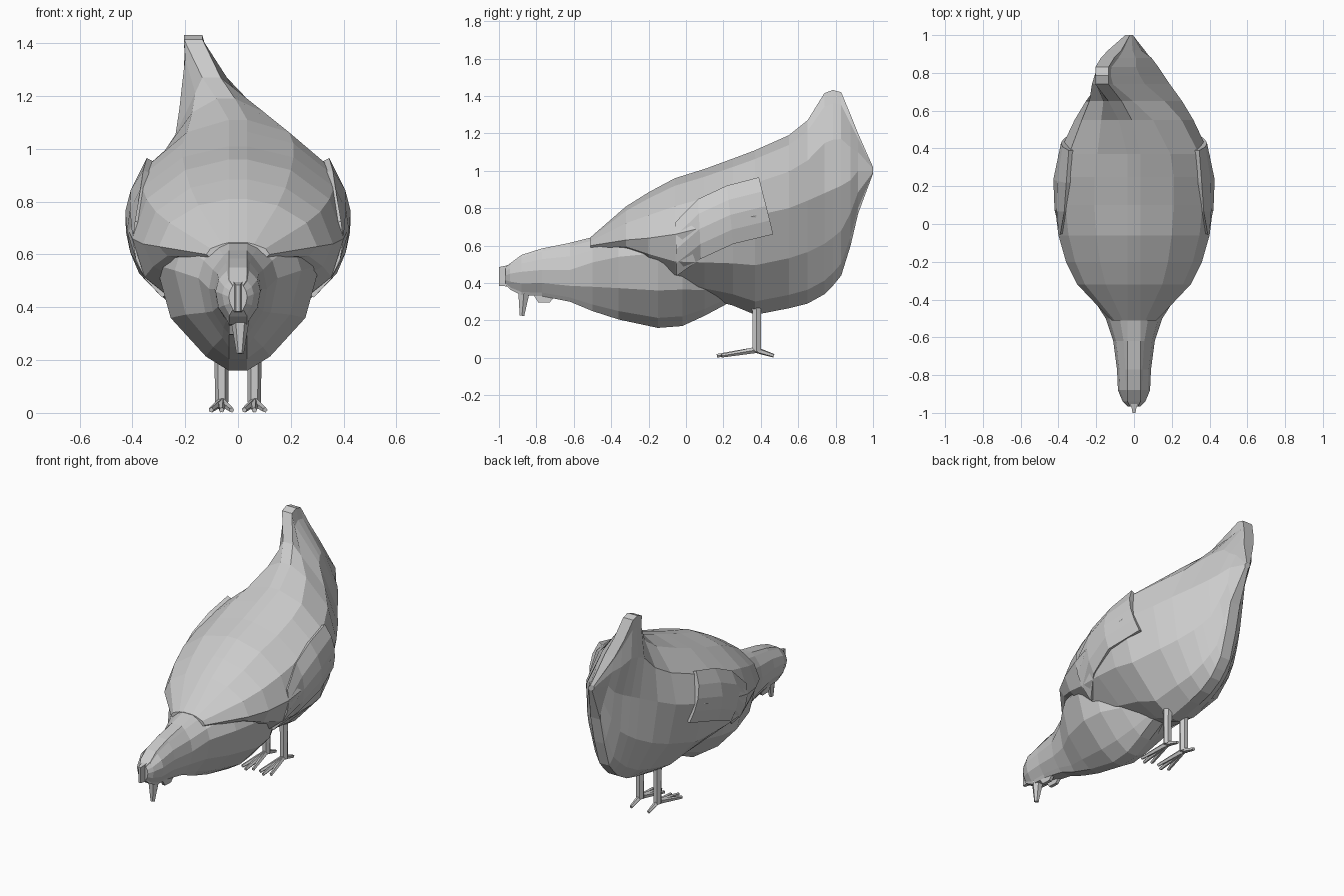
import bpy, bmesh, math
from mathutils import Vector

if "Cube" in bpy.data.objects:
    bpy.data.objects.remove(bpy.data.objects["Cube"])


def clamp(v):
    return max(0.0, min(1.0, v))


def make(name, verts, faces):
    me = bpy.data.meshes.new(name)
    me.from_pydata(verts, [], faces)
    bm = bmesh.new()
    bm.from_mesh(me)
    bmesh.ops.recalc_face_normals(bm, faces=bm.faces)
    bm.to_mesh(me)
    bm.free()
    ob = bpy.data.objects.new(name, me)
    bpy.context.collection.objects.link(ob)
    return ob


def loft_rings(name, rings):
    n = len(rings[0])
    verts = [p for r in rings for p in r]
    faces = [(i * n + j, i * n + (j + 1) % n, (i + 1) * n + (j + 1) % n, (i + 1) * n + j)
             for i in range(len(rings) - 1) for j in range(n)]
    faces += [tuple(range(n)), tuple(range(len(verts) - n, len(verts)))]
    return make(name, verts, faces)


def lean(y, z):
    # the tail is swung to one side
    return -0.17 * clamp((z - 0.93) / 0.45) * clamp((y - 0.4) / 0.32)


def section(y, zb, zt, zm, w, p_top=1.0, p_low=1.0, steps=7):
    right = []
    for k in range(steps):
        t = math.radians(-90 + 180 * k / (steps - 1))
        s, c = math.sin(t), max(0.0, math.cos(t))
        z = zm + s * ((zt - zm) if s > 0 else (zm - zb))
        x = max(w * c ** (p_top if s > 0 else p_low), min(0.035, w * 0.6))
        right.append((x, z))
    ring = right + [(-x, z) for x, z in reversed(right)]
    return [(x + lean(y, z), y, z) for x, z in ring]


def tube(name, a, b, ra, rb, sides=6):
    a, b = Vector(a), Vector(b)
    q = (b - a).to_track_quat('Z', 'Y')
    rings = []
    for c, r in ((a, ra), (b, rb)):
        rings.append([tuple(c + q @ Vector((r * math.cos(2 * math.pi * k / sides),
                      r * math.sin(2 * math.pi * k / sides), 0))) for k in range(sides)])
    return loft_rings(name, rings)


# Head, neck and breast: y, bottom, top, widest height, half width
NECK = [(-0.965, .39, .485, .44, .035), (-0.94, .365, .505, .45, .06),
        (-0.88, .335, .55, .46, .085), (-0.77, .33, .585, .47, .09),
        (-0.62, .30, .615, .47, .11), (-0.5, .25, .645, .51, .15),
        (-0.36, .205, .74, .54, .24), (-0.15, .16, .85, .56, .31),
        (-0.02, .17, .85, .56, .29), (0.1, .225, .8, .5, .22), (0.24, .30, .7, .5, .13)]
loft_rings("head_neck_and_breast",
           [section(*s, 1, 1.35 if s[0] > -.6 else 1) for s in NECK])

# Main body and tail: as above plus upper and lower roundness
BODY = [(-0.51, .575, .645, .60, .12, 1, 1), (-0.32, .56, .81, .63, .30, 1, .8),
        (-0.2, .47, .885, .64, .36, 1, .8), (-0.06, .37, .96, .66, .40, 1, .85),
        (0.1, .32, 1.01, .70, .42, 1, 1.1), (0.25, .28, 1.065, .73, .42, 1, 1.25),
        (0.37, .23, 1.11, .76, .40, 1.05, 1.45), (0.55, .265, 1.19, .80, .315, 1.2, 1.3),
        (0.65, .29, 1.27, .84, .255, 1.7, 1.2), (0.74, .34, 1.415, .88, .19, 2.1, 1),
        (0.785, .385, 1.432, .90, .16, 2, 1), (0.83, .44, 1.42, .92, .13, 1.7, 1),
        (0.88, .60, 1.30, .95, .10, 1.3, 1), (0.92, .77, 1.20, 1.0, .065, 1, 1),
        (1.0, .985, 1.02, 1.0, .02, 1, 1)]
loft_rings("body_and_tail", [section(*s) for s in BODY])


def body_x(y, z):
    for a, b in zip(BODY, BODY[1:]):
        if a[0] <= y <= b[0]:
            f = (y - a[0]) / (b[0] - a[0])
            _, zb, zt, zm, w, pt, pl = [u + (v - u) * f for u, v in zip(a, b)]
            s = (z - zm) / (zt - zm) if z > zm else (zm - z) / (zm - zb)
            return w * math.sqrt(max(0.0, 1 - s * s)) ** (pt if z > zm else pl)
    return 0.0


# Folded wings hugging the body, standing slightly proud at the upper rear
LOWER = [(-0.05, .45), (0.08, .54), (0.25, .615), (0.46, .665)]
UPPER = [(-0.05, .72), (0.07, .84), (0.22, .91), (0.39, .955)]
for sx, side in ((1, "right"), (-1, "left")):
    verts = []
    for i, (l, u) in enumerate(zip(LOWER, UPPER)):
        for j in range(5):
            f = j / 4
            y, z = l[0] + (u[0] - l[0]) * f, l[1] + (u[1] - l[1]) * f
            verts.append((sx * (body_x(y, z) - 0.024 + 0.003 * i + 0.005 * i * f), y, z))
    faces = [(i * 5 + j, i * 5 + j + 1, i * 5 + j + 6, i * 5 + j + 5)
             for i in range(3) for j in range(4)]
    wing = make("wing_" + side, verts, faces)
    mod = wing.modifiers.new("thickness", 'SOLIDIFY')
    mod.thickness, mod.offset = 0.045, 0

# Comb on the brow, beak pointing at the ground
loft_rings("comb", [[(-w, y, a), (w, y, a), (w, y, b), (-w, y, b)]
                    for y, a, b, w in ((-1.0, .385, .485, .008), (-0.93, .38, .50, .02))])
tube("beak", (0.008, -0.865, .37), (0.008, -0.877, .225), .038, .014)

for sx, side in ((1, "right"), (-1, "left")):
    # Wattles
    loft_rings("wattle_" + side,
               [[(sx * x, -0.83, .36), (sx * x, -0.79, .297), (sx * x, -0.73, .295),
                 (sx * x, -0.68, .35)] for x in (.015, .035)])
    # Legs and toes
    tube("leg_" + side, (sx * .062, .378, .30), (sx * .062, .378, .035), .028, .025)
    for n, (dx, ty) in enumerate(((-.038, .19), (0, .165), (.04, .19), (0, .47))):
        tube(f"toe_{side}_{n}", (sx * .062, .375, .042), (sx * (.062 + dx), ty, .011),
             .017, .010, 5)
